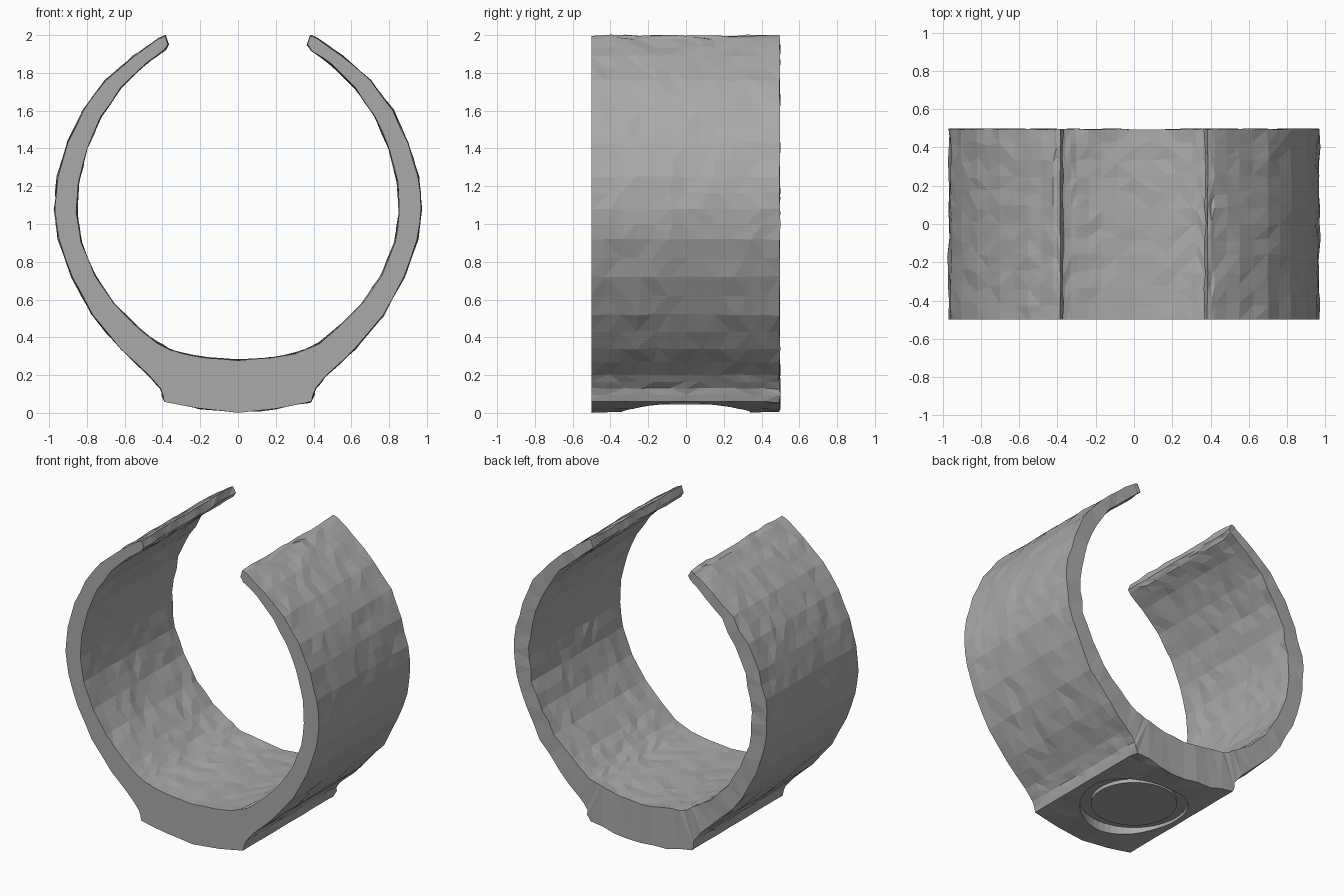
import bpy
import bmesh
import random
from mathutils import Vector

random.seed(4)
HALF_WIDTH = 0.5
ROWS = 12

if "Cube" in bpy.data.objects:
    bpy.data.objects.remove(bpy.data.objects["Cube"])

# Half profile of the cuff: outer x, z and inner x, z from base centre to open tip
PROFILE = [
    (0, 0.003, 0, 0.28), (0.2, 0.022, 0.17, 0.29), (0.39, 0.06, 0.3, 0.315),
    (0.41, 0.13, 0.36, 0.335), (0.47, 0.2, 0.43, 0.37), (0.62, 0.34, 0.53, 0.45),
    (0.77, 0.52, 0.66, 0.58), (0.88, 0.72, 0.76, 0.73), (0.95, 0.92, 0.83, 0.9),
    (0.97, 1.08, 0.855, 1.06), (0.955, 1.25, 0.845, 1.22), (0.9, 1.43, 0.8, 1.4),
    (0.82, 1.6, 0.725, 1.57), (0.7, 1.76, 0.62, 1.72), (0.55, 1.89, 0.49, 1.85),
    (0.42, 1.98, 0.39, 1.92), (0.385, 1.997, 0.37, 1.95),
]


def make_material(name, colour):
    mat = bpy.data.materials.new(name)
    mat.use_nodes = True
    mat.diffuse_color = colour
    mat.node_tree.nodes["Principled BSDF"].inputs["Base Color"].default_value = colour
    return mat


def add_object(name, bm, mat):
    bmesh.ops.recalc_face_normals(bm, faces=bm.faces[:])
    mesh = bpy.data.meshes.new(name)
    bm.to_mesh(mesh)
    bm.free()
    mesh.materials.append(mat)
    obj = bpy.data.objects.new(name, mesh)
    bpy.context.collection.objects.link(obj)
    return obj


def disc(name, radius, bottom, top, mat):
    """Upright cylinder between two heights."""
    bm = bmesh.new()
    bmesh.ops.create_cone(bm, cap_ends=True, segments=48, radius1=radius,
                          radius2=radius, depth=top - bottom)
    bmesh.ops.translate(bm, verts=bm.verts[:], vec=(0, 0, (top + bottom) / 2))
    return add_object(name, bm, mat)


def cuff_mesh():
    """Sweep the mirrored profile across the width and roughen it like chipped stone."""
    # Add a midpoint between each pair of stations, then mirror
    half = [Vector(p) for p in PROFILE]
    fine = [half[0]]
    for a, b in zip(half, half[1:]):
        fine += [(a + b) / 2, b]
    stations = [Vector((-p[0], p[1], -p[2], p[3])) for p in reversed(fine[1:])] + fine

    bm = bmesh.new()
    loops = []
    outline = [(p[0], p[1]) for p in stations] + [(p[2], p[3]) for p in reversed(stations)]
    for j in range(ROWS + 1):
        y = HALF_WIDTH * (2 * j / ROWS - 1)
        loops.append([bm.verts.new((x, y, z)) for x, z in outline])
    count = len(outline)

    # Outer, inner and tip walls
    for low, high in zip(loops, loops[1:]):
        for i in range(count):
            k = (i + 1) % count
            bm.faces.new((low[i], low[k], high[k], high[i]))
    # Side walls
    for loop in (loops[0], loops[-1]):
        for i in range(len(stations) - 1):
            bm.faces.new((loop[i], loop[i + 1], loop[-2 - i], loop[-1 - i]))

    # Uneven facets, rougher on the back rim than the front rim
    bm.normal_update()
    for j, loop in enumerate(loops):
        for v in loop:
            if j in (0, ROWS):
                chip = 0.003 if j == 0 else 0.008
                v.co += Vector((random.uniform(-chip, chip), 0, random.uniform(-chip, chip)))
                if j == ROWS:
                    v.co.y -= random.uniform(0, chip)
            else:
                on_base = v.co.z < 0.1
                v.co += v.normal * random.uniform(-0.006, 0.006) * (0.2 if on_base else 1)
                v.co.y += random.uniform(-0.02, 0.02)
            v.co.z = max(v.co.z, 0)
    bmesh.ops.triangulate(bm, faces=bm.faces[:])
    return bm


grey = make_material("stone grey", (0.4, 0.4, 0.4, 1))

# Cuff with its flared base, round recess cut into the underside
cuff = add_object("cuff", cuff_mesh(), grey)
cutter = disc("recess_cutter", 0.34, -0.1, 0.07, grey)
cutter.hide_render = True
cut = cuff.modifiers.new("recess", "BOOLEAN")
cut.operation = "DIFFERENCE"
cut.solver = "EXACT"
cut.object = cutter
bpy.context.view_layer.update()
carved = bpy.data.meshes.new_from_object(
    cuff.evaluated_get(bpy.context.evaluated_depsgraph_get()))
cuff.modifiers.clear()
cuff.data = carved
bpy.data.objects.remove(cutter)

# Plain raised disc inside the recess
disc("recess_disc", 0.27, 0.045, 0.09, grey)
